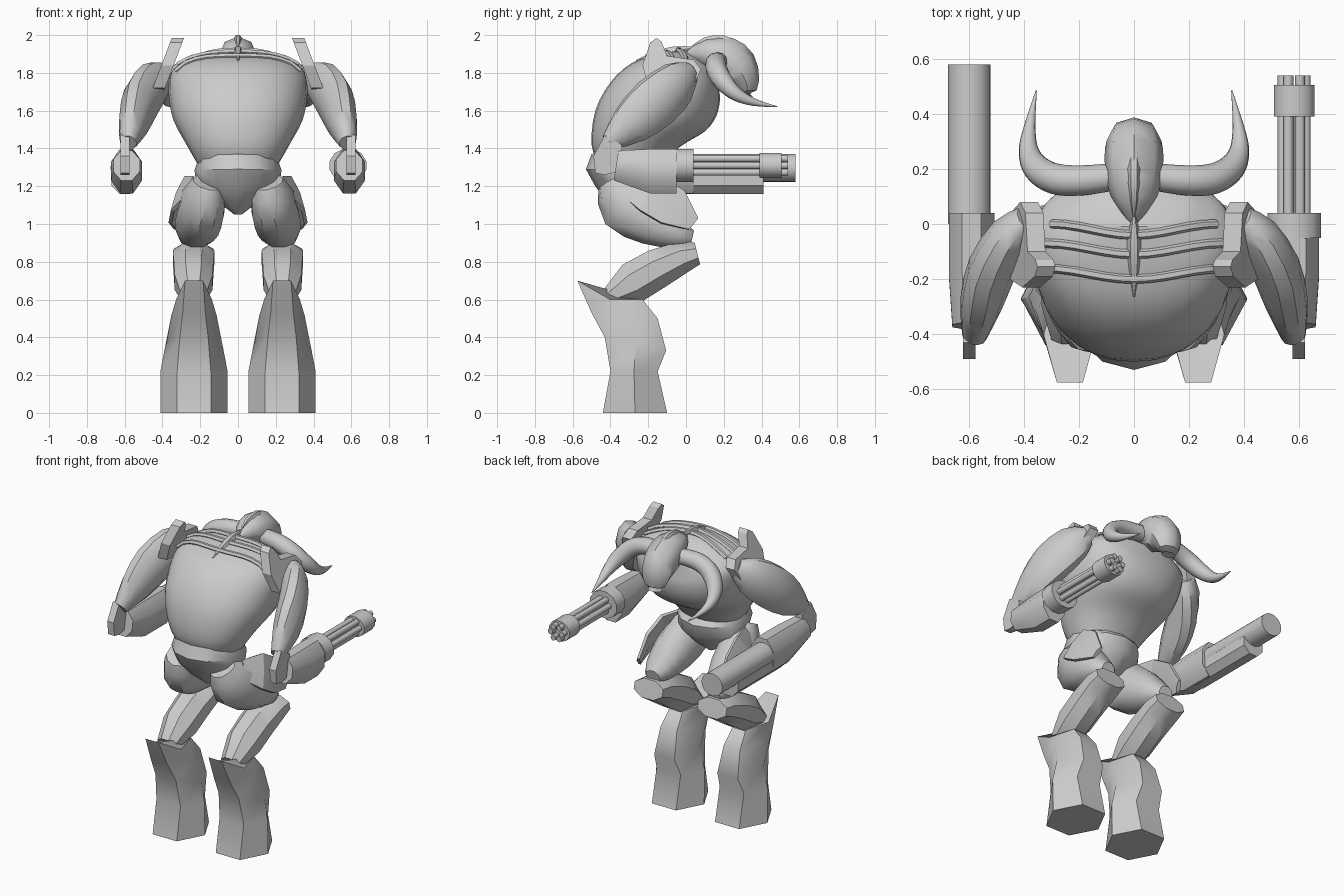
import bpy, bmesh, math
from mathutils import Vector
from mathutils.bvhtree import BVHTree

if "Cube" in bpy.data.objects:
    bpy.data.objects.remove(bpy.data.objects["Cube"])

grey = bpy.data.materials.new("plain grey")
grey.diffuse_color = (0.6, 0.6, 0.6, 1)
grey.use_nodes = True
grey.node_tree.nodes["Principled BSDF"].inputs["Base Color"].default_value = grey.diffuse_color


def finish(name, bm, smooth=40):
    bmesh.ops.recalc_face_normals(bm, faces=bm.faces)
    me = bpy.data.meshes.new(name)
    bm.to_mesh(me)
    me.materials.append(grey)
    ob = bpy.data.objects.new(name, me)
    bpy.context.collection.objects.link(ob)
    if smooth:
        bpy.ops.object.select_all(action='DESELECT')
        ob.select_set(True)
        bpy.context.view_layer.objects.active = ob
        bpy.ops.object.shade_smooth_by_angle(angle=math.radians(smooth))
    return ob


def spline(pts, steps):
    """Smoothly interpolate rows of numbers."""
    out = []
    for i in range(len(pts) - 1):
        a, b, c, d = pts[max(i - 1, 0)], pts[i], pts[i + 1], pts[min(i + 2, len(pts) - 1)]
        for k in range(steps):
            t = k / steps
            out.append([0.5 * (2 * q + (r - p) * t + (2 * p - 5 * q + 4 * r - s) * t * t
                               + (3 * q - p - 3 * r + s) * t ** 3)
                        for p, q, r, s in zip(a, b, c, d)])
    return out + [list(pts[-1])]


def unit_ring(n, off=0.0, power=1.0):
    ps = [(math.cos(2 * math.pi * (i + off) / n), math.sin(2 * math.pi * (i + off) / n)) for i in range(n)]
    ps = [tuple(math.copysign(abs(v) ** power, v) for v in p) for p in ps]
    mx, my = max(p[0] for p in ps), max(p[1] for p in ps)
    return [(a / mx, b / my) for a, b in ps]


def skin(name, rings, smooth=40):
    bm = bmesh.new()
    vs = [[bm.verts.new(p) for p in r] for r in rings]
    n = len(vs[0])
    for r, q in zip(vs, vs[1:]):
        for i in range(n):
            j = (i + 1) % n
            bm.faces.new((r[i], r[j], q[j], q[i]))
    bm.faces.new(vs[0])
    bm.faces.new(vs[-1])
    return finish(name, bm, smooth)


def tube(name, pts, n=8, steps=1, ref=(0, 0, 1), off=0.0, smooth=40):
    """Rows are x, y, z, radius across, radius toward ref."""
    pts = spline(pts, steps)
    ref, rings = Vector(ref), []
    for i, p in enumerate(pts):
        t = (Vector(pts[min(i + 1, len(pts) - 1)][:3]) - Vector(pts[max(i - 1, 0)][:3])).normalized()
        u = t.cross(ref).normalized()
        v = u.cross(t)
        rings.append([Vector(p[:3]) + u * a * p[3] + v * b * p[4] for a, b in unit_ring(n, off)])
    return skin(name, rings, smooth)


def slices(name, secs, n, steps=1, cx=0, smooth=40, sag=0, power=1.0):
    """Rows are back y, back z, front y, front z, half width."""
    rings = []
    for y0, z0, y1, z1, w in spline(secs, steps):
        rings.append([Vector((cx + a * w, (y0 + y1) / 2 + b * (y1 - y0) / 2,
                              (z0 + z1) / 2 + b * (z1 - z0) / 2)) for a, b in unit_ring(n, 0, power)])
    if sag:
        for p in rings[-1]:
            if abs(p.x - cx) > 0.9 * secs[-1][4]:
                p.z -= sag
    return skin(name, rings, smooth)


def prism(name, prof, x0, x1, lean=0.0):
    """Side profile given thickness in x; lean shifts x as z falls."""
    return skin(name, [[(x + lean * (2 - z), y, z) for y, z in prof] for x in (x0, x1)], 0)


def side(s, pts):
    return [(s * p[0],) + tuple(p[1:]) for p in pts]


# hunched torso
torso = slices("torso", [(-.46, 1.31, -.12, 1.31, .21), (-.50, 1.42, -.03, 1.41, .27),
                         (-.48, 1.60, .10, 1.49, .34), (-.40, 1.75, .16, 1.57, .365),
                         (-.29, 1.85, .18, 1.66, .365), (-.15, 1.90, .17, 1.73, .33),
                         (-.01, 1.92, .16, 1.80, .19)], 28, 3, power=.9)
bvh = BVHTree.FromPolygons([v.co for v in torso.data.vertices],
                           [p.vertices for p in torso.data.polygons])


def top_z(x, y):
    hit = bvh.ray_cast(Vector((x, y, 3)), Vector((0, 0, -1)))[0]
    return hit.z if hit else 1.8


# rib ridges and spine on the upper back
for y, w in ((-.02, .30), (-.09, .32), (-.18, .33)):
    row = []
    for i in range(-6, 7):
        x = w * i / 6
        yy = y - 0.02 * math.cos(i / 6 * math.pi)
        row.append((x, yy, top_z(x, yy) + .003, .017, .014))
    tube("rib_ridge", row, 6)
tube("spine_ridge", [(0, -.265, top_z(0, -.26), .003, .003), (0, -.16, 1.89, .022, .025),
                     (0, -.06, 1.915, .025, .025), (0, .03, 1.93, .006, .01)], 6, 2)

# pelvis and belt
slices("pelvis", [(-.50, 1.37, -.12, 1.32, .21), (-.53, 1.29, -.08, 1.28, .23),
                  (-.48, 1.20, -.10, 1.20, .22), (-.42, 1.12, -.16, 1.12, .11),
                  (-.33, 1.05, -.25, 1.05, .02)], 12, smooth=35)

# head and crest
tube("head", [(0, .01, 1.895, .02, .025), (0, .10, 1.905, .085, .075), (0, .20, 1.88, .105, .115),
              (0, .275, 1.825, .105, .11), (0, .32, 1.745, .09, .07), (0, .325, 1.675, .05, .035)],
     8, 2, smooth=45)
tube("head_crest", [(0, .02, 1.92, .004, .01), (0, .10, 1.965, .018, .022),
                    (0, .20, 1.98, .023, .018), (0, .29, 1.925, .018, .018),
                    (0, .34, 1.83, .004, .008)], 6, 2)

for s in (1, -1):
    # horns
    tube("horn", side(s, [(.08, .17, 1.86, .05, .05), (.2, .158, 1.85, .055, .055),
                          (.29, .165, 1.81, .056, .056), (.355, .205, 1.745, .05, .05),
                          (.383, .27, 1.685, .036, .036), (.378, .36, 1.645, .02, .02),
                          (.355, .485, 1.62, .002, .002)]), 12, 4)
    # leaning shoulder plates with a raised rear spike
    prism("shoulder_plate", [(-.19, 1.96), (-.155, 1.985), (-.13, 1.965), (-.10, 1.89), (.04, 1.87),
                             (.08, 1.82), (.05, 1.75), (-.08, 1.71), (-.20, 1.72), (-.23, 1.84)],
          s * .28, s * .345, s * .38)
    # arms
    tube("upper_arm", side(s, [(.385, .02, 1.80, .05, .06), (.445, -.04, 1.75, .08, .115),
                               (.515, -.16, 1.645, .09, .135), (.555, -.29, 1.53, .078, .11),
                               (.58, -.41, 1.43, .045, .045)]), 10, 2, smooth=40)
    prism("elbow_plate", [(-.43, 1.47), (-.49, 1.36), (-.48, 1.27), (-.43, 1.26), (-.34, 1.28),
                          (-.34, 1.42)], s * .575, s * .622)
    end = -.05 if s > 0 else .04
    tube("forearm", side(s, [(.59, -.37, 1.31, .07, .08), (.59, -.18, 1.28, .083, .118),
                             (.59, end, 1.28, .083, .118)]), 8, off=.5, smooth=40)
    # thighs with outer plates
    tube("thigh", side(s, [(.16, -.39, 1.22, .08, .08), (.185, -.32, 1.11, .12, .15),
                           (.21, -.16, 1.01, .125, .13), (.225, -.03, .94, .095, .075),
                           (.225, .03, .92, .05, .045)]), 10, 2)
    tube("thigh_plate", side(s, [(.25, -.31, 1.20, .06, .015), (.31, -.19, 1.16, .11, .02),
                                 (.325, -.07, 1.09, .11, .02), (.32, .04, 1.0, .04, .015)]),
         6, ref=(s, 0, .4), off=.5, smooth=15)
    # lower legs ending in broad flat knees
    tube("lower_leg", side(s, [(.235, .06, .845, .105, .06), (.235, -.02, .825, .11, .085),
                               (.235, -.15, .765, .105, .105), (.235, -.28, .69, .10, .11),
                               (.235, -.41, .61, .065, .05)]), 8, off=.5, smooth=40)
    # tall flared boots
    slices("boot", [(-.44, 0, -.10, 0, .178), (-.40, .22, -.15, .22, .178),
                    (-.43, .40, -.105, .33, .15), (-.50, .53, -.15, .50, .12),
                    (-.575, .70, -.23, .60, .095)], 6, cx=s * .233, smooth=50, sag=.05)

# cannon on the left arm
tube("cannon_barrel", [(-.598, 0, 1.297, .077, .074), (-.598, .58, 1.297, .077, .074)], 24)
tube("cannon_housing", [(-.598, -.10, 1.235, .072, .075), (-.598, .41, 1.235, .072, .075)],
     8, off=.5, smooth=0)

# rotary gun on the right arm
gx, gz = .582, 1.31
tube("gun_mount", [(gx, -.05, gz, .097, .088), (gx, .04, gz, .097, .088)], 12, off=.5)
for i in range(6):
    a = i * math.pi / 3
    x, z = gx + .042 * math.cos(a), gz + .042 * math.sin(a)
    tube("gun_barrel", [(x, .0, z, .018, .018), (x, .54, z, .018, .018)], 10)
tube("gun_spindle", [(gx, 0, gz, .018, .018), (gx, .5, gz, .018, .018)], 8)
tube("gun_collar", [(gx, .39, gz, .074, .066), (gx, .505, gz, .074, .066)], 12, off=.5)
